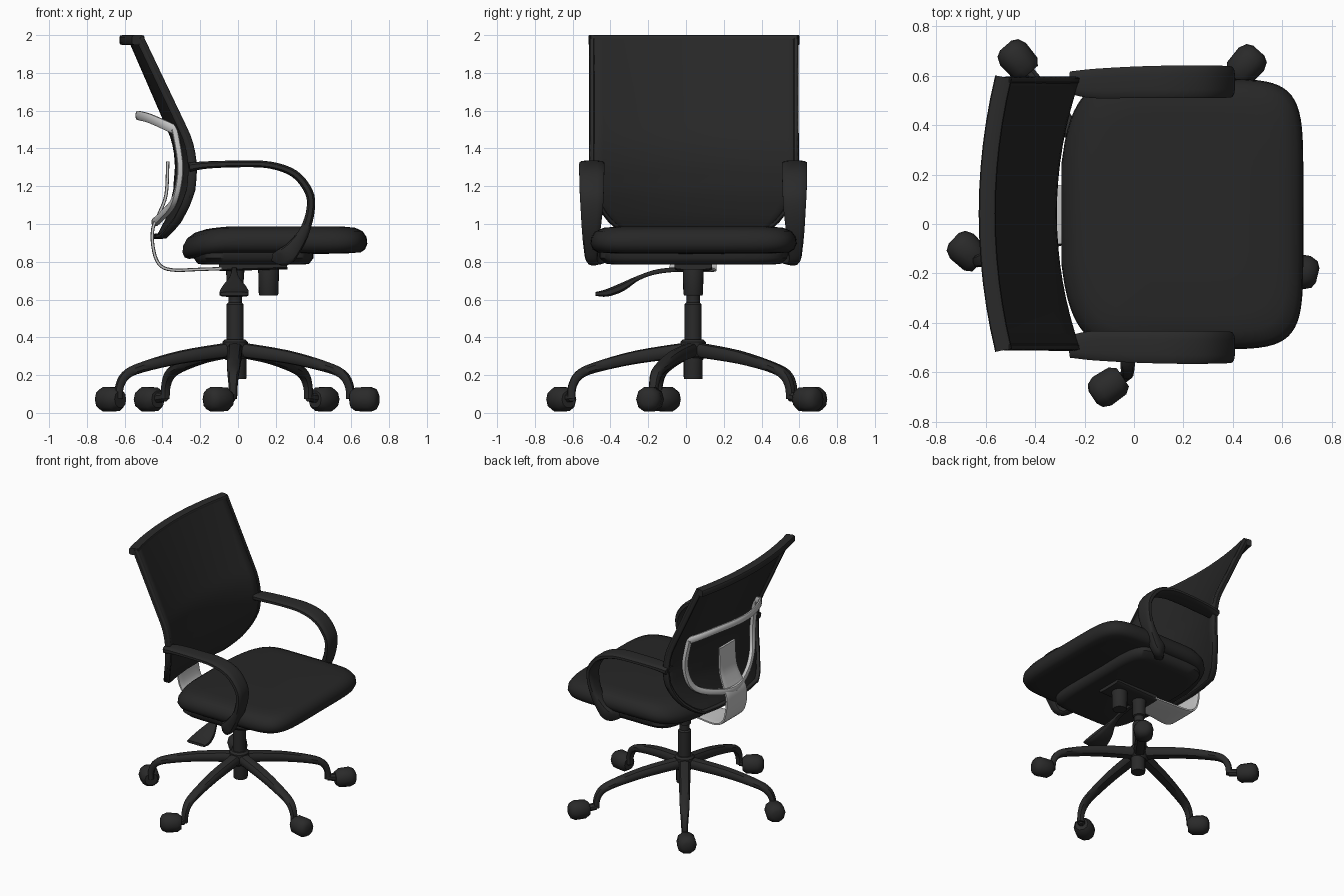
import bpy, bmesh, math
from mathutils import Vector

if "Cube" in bpy.data.objects:
    bpy.data.objects.remove(bpy.data.objects["Cube"])

CX, CY = -0.015, 0.038   # column position / symmetry plane


def material(name, c):
    m = bpy.data.materials.new(name)
    m.diffuse_color = (c[0], c[1], c[2], 1)
    m.use_nodes = True
    m.node_tree.nodes["Principled BSDF"].inputs["Base Color"].default_value = m.diffuse_color
    return m


BLACK = material("black plastic", (0.023, 0.023, 0.023))
FABRIC = material("black fabric", (0.02, 0.02, 0.02))
SILVER = material("silver metal", (0.56, 0.56, 0.56))


def loft(name, rings, mat, angle=40):
    """Skin a list of closed rings and cap both ends."""
    bm = bmesh.new()
    vs = [[bm.verts.new(p) for p in r] for r in rings]
    n = len(rings[0])
    for a, b in zip(vs, vs[1:]):
        for i in range(n):
            j = (i + 1) % n
            bm.faces.new((a[i], a[j], b[j], b[i]))
    bm.faces.new(vs[0][::-1])
    bm.faces.new(vs[-1])
    return finish(name, bm, mat, angle)


def finish(name, bm, mat, angle=40):
    bmesh.ops.recalc_face_normals(bm, faces=bm.faces)
    me = bpy.data.meshes.new(name)
    bm.to_mesh(me)
    bm.free()
    me.materials.append(mat)
    ob = bpy.data.objects.new(name, me)
    bpy.context.collection.objects.link(ob)
    bpy.ops.object.select_all(action='DESELECT')
    ob.select_set(True)
    bpy.context.view_layer.objects.active = ob
    bpy.ops.object.shade_smooth_by_angle(angle=math.radians(angle))
    return ob


def smooth_path(pts, k):
    """Catmull-Rom through points of any dimension."""
    if k == 1:
        return pts
    out = []
    for i in range(len(pts) - 1):
        p0, p1, p2, p3 = pts[max(i - 1, 0)], pts[i], pts[i + 1], pts[min(i + 2, len(pts) - 1)]
        for s in range(k):
            t = s / k
            out.append([0.5 * (2 * b + (c - a) * t + (2 * a - 5 * b + 4 * c - d) * t * t
                        + (3 * b - a - 3 * c + d) * t ** 3) for a, b, c, d in zip(p0, p1, p2, p3)])
    return out + [pts[-1]]


def superellipse(n, e):
    f = lambda v: math.copysign(abs(v) ** (2 / e), v)
    return [(f(math.cos(2 * math.pi * (i + .5) / n)), f(math.sin(2 * math.pi * (i + .5) / n))) for i in range(n)]


def sweep(name, pts, side, mat, k=5, n=12, e=4):
    """Sweep a rounded section along (x, y, z, width, thickness) points."""
    pts = smooth_path(pts, k)
    pos = [Vector(p[:3]) for p in pts]
    rings = []
    for i, p in enumerate(pts):
        t = (pos[min(i + 1, len(pos) - 1)] - pos[max(i - 1, 0)]).normalized()
        nrm = t.cross(Vector(side)).normalized()
        s = nrm.cross(t)
        rings.append([pos[i] + s * (a * p[3] / 2) + nrm * (b * p[4] / 2) for a, b in superellipse(n, e)])
    return loft(name, rings, mat)


def lathe(name, x, y, prof, n=20):
    rings = [[(x + r * math.cos(2 * math.pi * i / n), y + r * math.sin(2 * math.pi * i / n), z)
              for i in range(n)] for r, z in prof]
    return loft(name, rings, BLACK)


def interp(table, z):
    for (z0, a), (z1, b) in zip(table, table[1:]):
        if z <= z1:
            return a + (b - a) * max(0, (z - z0) / (z1 - z0))
    return table[-1][1]


# five star legs with casters
casters = [(-0.105, -0.66), (0.67, -0.19), (0.455, 0.645), (-0.47, 0.665), (-0.675, -0.11)]
for i, (wx, wy) in enumerate(casters):
    a = math.radians(-91 + 72 * i)
    c, s = math.cos(a), math.sin(a)
    prof = [(0.02, .335, .085, .08), (.3, .295, .08, .07), (.52, .24, .07, .055),
            (.605, .2, .06, .05), (.64, .14, .05, .045), (.645, .075, .045, .045)]
    sweep(f"leg_{i+1}", [(CX + r * c, CY + r * s, z, w, t) for r, z, w, t in prof], (-s, c, 0), BLACK, 4, 10, 2.6)
    foot = Vector((CX + .645 * c, CY + .645 * s, .085))
    hub = Vector((wx, wy, .072))
    d = (hub - foot)
    d.z = 0
    d.normalize()
    sweep(f"caster_axle_{i+1}", [(*foot, .05, .05), (*hub, .06, .06)], (0, 0, 1), BLACK, 1, 8, 2)
    body = [(-.072, .09), (-.045, .13), (.03, .138), (.062, .11), (.075, .06)]
    sweep(f"caster_{i+1}", [(*(hub + d * o), w, w) for o, w in body], (0, 0, 1), BLACK, 1, 10, 2.2)

# central column
lathe("hub", CX, CY, [(.05, .28), (.068, .3), (.068, .375), (.055, .388)])
lathe("column_foot", CX + .01, CY, [(.048, .18), (.05, .19), (.05, .3)])
lathe("gas_lift", CX, CY, [(.045, .36), (.045, .575), (.035, .585), (.035, .625), (.045, .63), (.045, .7), (.05, .77), (.05, .8)])
lathe("tension_knob", .162, CY, [(.048, .622), (.052, .63), (.056, .79), (.05, .81)])

# tilt mechanism, seat pan and cushion
sweep("tilt_mechanism", [(-.1, CY, .775, .2, .05), (.26, CY, .79, .2, .06)], (0, 1, 0), BLACK, 1, 12, 6)


def slab(name, cx, hx, hy, levels, mat, bow, drop):
    rings = []
    for z, f in levels:
        ring = []
        for a, b in superellipse(64, 6):
            x, y = a * hx * f, b * hy * f
            if a < 0:
                x += bow * b * b * (-a)
            x += cx
            lower = drop * max(0, (-.02 - x) / .27) ** 2
            ring.append((x, CY + .002 + y, z - lower))
        rings.append(ring)
    return loft(name, rings, mat, 50)


slab("seat_pan", .08, .32, .5, [(.785, .84), (.79, .93), (.82, 1), (.86, 1)], BLACK, .03, 0)
slab("seat_cushion", .19, .495, .547,
     [(.845, .8), (.85, .93), (.865, .975), (.895, 1), (.93, .992), (.962, .95), (.98, .87), (.986, .75), (.988, .5), (.988, .2)],
     FABRIC, .08, .045)

# height lever with paddle
sweep("height_lever", [(-.02, CY, .765, .03, .025), (-.02, -.14, .75, .03, .025), (-.02, -.25, .715, .05, .025),
                       (-.02, -.34, .665, .12, .045), (-.02, -.42, .635, .155, .04), (-.02, -.48, .63, .15, .02)],
      (1, 0, 0), BLACK, 4)

# armrests
arm = [(-.26, .535, 1.3, .09, .05), (-.17, .53, 1.312, .12, .04), (0, .535, 1.318, .13, .036), (.17, .537, 1.312, .135, .038),
       (.3, .537, 1.265, .135, .042), (.375, .537, 1.17, .13, .045), (.385, .537, 1.08, .12, .045),
       (.355, .54, .97, .1, .055), (.3, .54, .88, .08, .08), (.25, .53, .83, .07, .1), (.2, .46, .825, .07, .05)]
for label, m in (("left", 1), ("right", -1)):
    sweep(f"armrest_{label}", [(x, CY + m * y, z, w, t) for x, y, z, w, t in arm], (0, 1, 0), BLACK, 4, 12, 3.5)

# curved backrest shell
EDGE = [(.925, -.315), (1.02, -.265), (1.1, -.24), (1.18, -.222), (1.31, -.217), (1.4, -.23), (1.47, -.252), (2, -.505)]


def half_width(z):
    return .552 if z > 1.28 else .24 + .312 * math.sqrt(max(0, 1 - ((1.28 - z) / .356) ** 2))


def back_point(u, z):
    y = u * half_width(z)
    depth = .1 - .035 * max(0, (z - 1.2) / .8)
    return Vector((interp(EDGE, z) - .01 - depth * (1 - (y / .552) ** 2), CY + .004 + y, z))


levels = [.927 + .01 * i for i in range(5)] + [.98 + .04 * i for i in range(15)] + [1.58 + .1 * i for i in range(5)] + [1.99]
bm = bmesh.new()
grid = [[bm.verts.new(back_point(-1 + i / 8, z)) for i in range(17)] for z in levels]
for r0, r1 in zip(grid, grid[1:]):
    for i in range(16):
        bm.faces.new((r0[i], r0[i + 1], r1[i + 1], r1[i]))
shell = finish("backrest", bm, FABRIC, 50)
sol = shell.modifiers.new("thickness", 'SOLIDIFY')
sol.thickness = .022
sol.offset = 0

# backrest frame: U-shaped edge and a deeper top rail
edge = [back_point(.975, z) for z in levels[::-1] if z > .93]
edge += [back_point(u, .935) for u in (.6, .2, -.2, -.6)]
edge += [back_point(-.975, z) for z in levels if z > .93]
sweep("backrest_frame", [(p.x - .01, p.y, p.z, .045, .03) for p in edge], (1, 0, 0), BLACK, 1, 10, 3)
top = [back_point(u / 6, 1.974) for u in range(-6, 7)]
sweep("backrest_top_rail", [(p.x - .025, p.y, p.z, .052, .07) for p in top], (0, 0, 1), BLACK, 1, 12, 5)

# silver back support: spine, lower cradle and upper bar
spine = [(.03, .768, .18), (-.2, .76, .22), (-.35, .757, .25), (-.42, .79, .25), (-.45, .88, .25), (-.45, .98, .24),
         (-.415, 1.06, .22), (-.38, 1.16, .2), (-.372, 1.33, .19)]
sweep("support_spine", [(x, CY, z, w, .018) for x, z, w in spine], (0, 1, 0), SILVER, 4, 12, 6)
half = [(-.335, .4, 1.5), (-.305, .41, 1.3), (-.335, .36, 1.13), (-.4, .2, 1.045)]
cradle = half + [(-.44, 0, 1.01)] + [(x, -y, z) for x, y, z in half[::-1]]
sweep("support_cradle", [(x, CY + y, z, .035, .045) for x, y, z in cradle], (1, 0, 0), SILVER, 5, 10, 3)
half = [(-.325, .41, 1.495), (-.4, .36, 1.53), (-.47, .25, 1.56), (-.515, .12, 1.572)]
bar = half + [(-.53, 0, 1.575)] + [(x, -y, z) for x, y, z in half[::-1]]
sweep("support_upper_bar", [(x, CY + y, z, .05, .025) for x, y, z in bar], (0, 0, 1), SILVER, 4, 10, 3)
